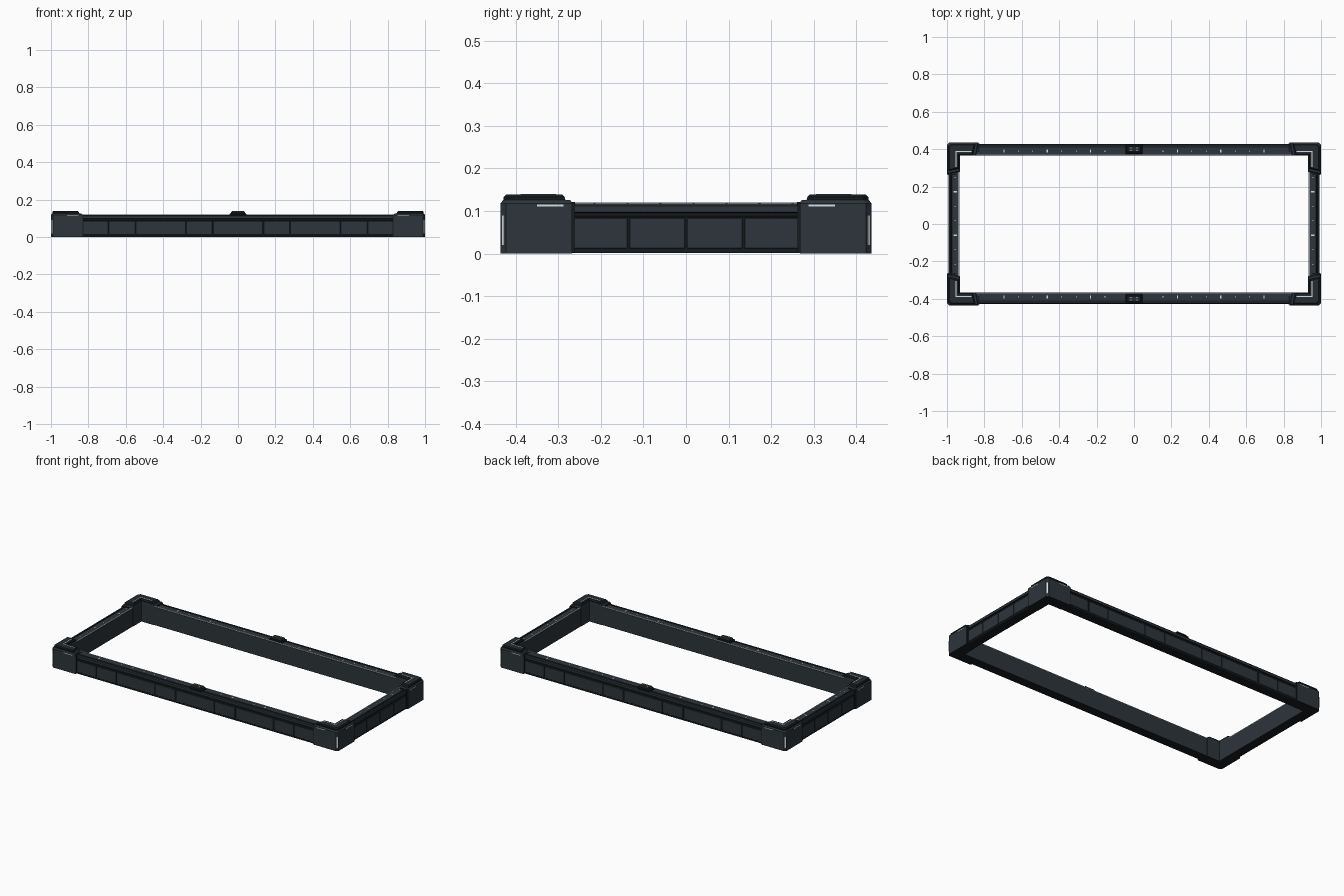
import bpy, bmesh

cube = bpy.data.objects.get("Cube")
if cube:
    bpy.data.objects.remove(cube, do_unlink=True)

HX, HY = 1.0, 0.435      # half size of the frame
TOP = 0.118              # height of the rails


def material(name, rgb):
    m = bpy.data.materials.new(name)
    m.use_nodes = True
    m.diffuse_color = (*rgb, 1)
    m.node_tree.nodes["Principled BSDF"].inputs["Base Color"].default_value = (*rgb, 1)
    return m


SLATE = material("slate", (0.026, 0.035, 0.043))
DEEP = material("deep_slate", (0.018, 0.025, 0.030))
BLACK = material("near_black", (0.008, 0.011, 0.013))
LIGHT = material("pale_light", (0.75, 0.82, 0.87))


def finish(name, bm, mats, mirror=(True, True), bevel=0):
    bmesh.ops.recalc_face_normals(bm, faces=bm.faces[:])
    me = bpy.data.meshes.new(name)
    bm.to_mesh(me)
    bm.free()
    ob = bpy.data.objects.new(name, me)
    bpy.context.collection.objects.link(ob)
    for m in mats:
        me.materials.append(m)
    if bevel:
        b = ob.modifiers.new("bevel", 'BEVEL')
        b.width, b.segments = bevel, 1
    if any(mirror):
        mod = ob.modifiers.new("mirror", 'MIRROR')
        mod.use_axis = (*mirror, False)
        mod.use_mirror_merge = False
    return ob


def box(bm, x0, x1, y0, y1, z0, z1):
    vs = [bm.verts.new((x, y, z)) for z in (z0, z1)
          for x, y in ((x0, y0), (x1, y0), (x1, y1), (x0, y1))]
    bm.faces.new(vs[:4])
    bm.faces.new(vs[4:])
    for i in range(4):
        j = (i + 1) % 4
        bm.faces.new((vs[i], vs[j], vs[j + 4], vs[i + 4]))


def loft(bm, layers):
    """Layers of (outline, z); outlines are measured inward from a corner."""
    rings = [[bm.verts.new((HX - u, HY - v, z)) for u, v in o] for o, z in layers]
    bm.faces.new(rings[0])
    bm.faces.new(rings[-1])
    n = len(rings[0])
    for a, b in zip(rings, rings[1:]):
        for i in range(n):
            j = (i + 1) % n
            bm.faces.new((a[i], a[j], b[j], b[i]))


def ell(d, w, e, c=0.012, s=0.012):
    return [(d + c, d), (e, d), (e - s, w), (w, w), (w, e - s), (d, e), (d, d + c)]


def ring(name, profile, mats, rule):
    """Sweep a closed (inset, z) profile round the rectangle."""
    bm = bmesh.new()
    loops = [[bm.verts.new((sx * (HX - d), sy * (HY - d), z)) for d, z in profile]
             for sx, sy in ((1, 1), (-1, 1), (-1, -1), (1, -1))]
    n = len(profile)
    for k in range(4):
        a, b = loops[k], loops[(k + 1) % 4]
        for i in range(n):
            j = (i + 1) % n
            f = bm.faces.new((a[i], a[j], b[j], b[i]))
            f.material_index = rule(i)
    return finish(name, bm, mats, (False, False))


# Rails with a shadow groove under the upper lip
rail = [(0.010, 0.001), (0.010, 0.086), (0.014, 0.088), (0.014, 0.095),
        (0.007, 0.098), (0.007, 0.112), (0.012, TOP), (0.020, TOP),
        (0.021, 0.114), (0.025, 0.114), (0.026, TOP), (0.064, TOP),
        (0.068, 0.115), (0.068, 0.001)]
ring("rail_frame", rail, [DEEP, BLACK, SLATE],
     lambda i: 2 if i in (4, 10, 12) else 0 if i in (5, 6, 11) else 1)

# Light strip along the inner upper edge
ring("inner_light_strip", [(0.063, 0.116), (0.063, 0.1195), (0.067, 0.1195), (0.067, 0.116)],
     [LIGHT], lambda i: 0)

# Raised side panels, separated by dark seams
bm = bmesh.new()
G = 0.0025
seams = [0.135, 0.28, 0.55, 0.69, 0.84]
for a, b in zip(seams, seams[1:]):
    box(bm, a + G, b - G, HY - 0.012, HY - 0.007, 0.012, 0.084)
for a, b in ((0, 0.135), (0.135, 0.28)):
    box(bm, HX - 0.012, HX - 0.007, a + G, b - G, 0.012, 0.084)
finish("side_panels", bm, [SLATE], bevel=0.0015)

bm = bmesh.new()
box(bm, -0.135 + G, 0.135 - G, HY - 0.012, HY - 0.007, 0.012, 0.084)
finish("middle_panels", bm, [SLATE], (False, True), bevel=0.0015)

# Corner blocks and their stepped caps
bm = bmesh.new()
loft(bm, [(ell(0, 0.069, 0.168), 0), (ell(0, 0.069, 0.168), 0.118),
          (ell(0.006, 0.067, 0.163), 0.126)])
bm.faces.ensure_lookup_table()
bm.faces[0].material_index = 1
finish("corner_blocks", bm, [SLATE, BLACK])

bm = bmesh.new()
loft(bm, [(ell(0.007, 0.064, 0.152), 0.125), (ell(0.007, 0.064, 0.150), 0.133),
          (ell(0.013, 0.060, 0.144), 0.139)])
for f in bm.faces:
    f.material_index = 0 if f.calc_center_median().z > 0.138 else 1
finish("corner_caps", bm, [DEEP, BLACK])

# Dark collars where the blocks meet the rails
bm = bmesh.new()
box(bm, HX - 0.174, HX - 0.166, HY - 0.05, HY - 0.004, 0.002, 0.121)
box(bm, HX - 0.05, HX - 0.004, HY - 0.174, HY - 0.166, 0.002, 0.121)
finish("corner_collars", bm, [BLACK])

# Lights on the corners: top angle, side dashes, vertical edge strip
bm = bmesh.new()
box(bm, HX - 0.130, HX - 0.046, HY - 0.050, HY - 0.046, 0.137, 0.1398)
box(bm, HX - 0.050, HX - 0.046, HY - 0.130, HY - 0.050, 0.137, 0.1398)
box(bm, HX - 0.147, HX - 0.085, HY - 0.002, HY + 0.0008, 0.111, 0.115)
box(bm, HX - 0.002, HX + 0.0008, HY - 0.147, HY - 0.085, 0.111, 0.115)
edge = [(0.003, 0.008), (0.008, 0.003), (0.0095, 0.0045), (0.0045, 0.0095)]
loft(bm, [(edge, 0.02), (edge, 0.09)])
finish("corner_lights", bm, [LIGHT])

# Tick marks on the rail tops, every third one long
bm = bmesh.new()
for i in range(2, 10):
    x, big = 0.0773 * i, i % 3 == 0
    w, h = (0.003, 0.009) if big else (0.002, 0.004)
    box(bm, x - w, x + w, HY - 0.045 - h, HY - 0.045 + h, TOP - 0.002, TOP + 0.001)
finish("long_rail_ticks", bm, [LIGHT])

bm = bmesh.new()
for i in range(7):
    y, big = 0.25 - 0.0775 * i, i in (1, 4)
    w, h = (0.003, 0.009) if big else (0.002, 0.004)
    box(bm, HX - 0.045 - h, HX - 0.045 + h, y - w, y + w, TOP - 0.002, TOP + 0.001)
finish("short_rail_ticks", bm, [LIGHT], (True, False))

# Latches at the middle of the long rails
bm = bmesh.new()
box(bm, -0.045, 0.045, HY - 0.060, HY - 0.008, 0.114, 0.127)
finish("latch_bases", bm, [BLACK], (False, True), bevel=0.004)
bm = bmesh.new()
box(bm, -0.038, 0.038, HY - 0.054, HY - 0.014, 0.122, 0.138)
finish("latch_tops", bm, [DEEP], (False, True), bevel=0.006)
bm = bmesh.new()
for y in (0.028, 0.042):
    box(bm, 0.013, 0.019, HY - y - 0.002, HY - y + 0.002, 0.136, 0.139)
finish("latch_lights", bm, [LIGHT])
